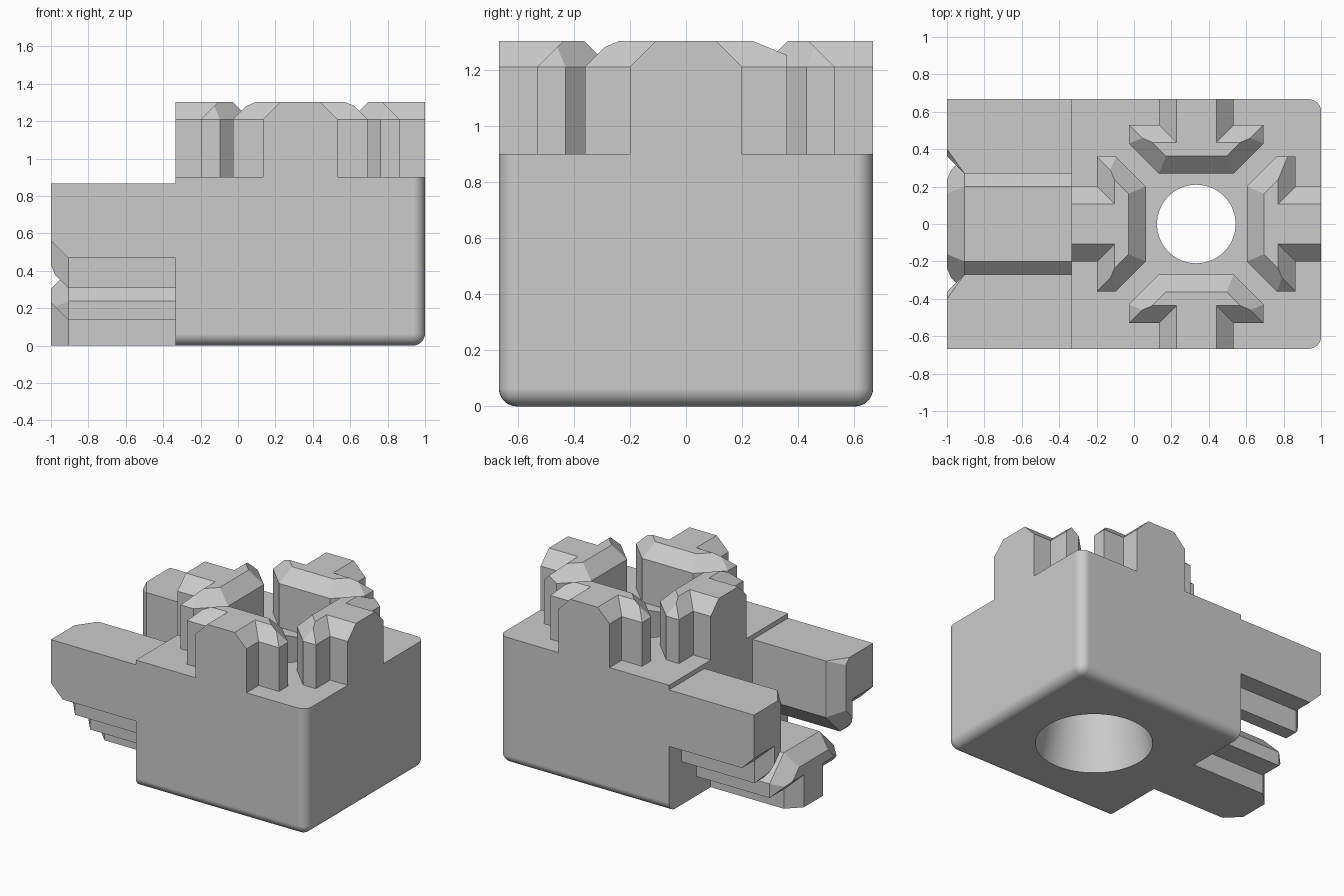
import bpy, bmesh, math
from mathutils import Vector

old = bpy.data.objects.get("Cube")
if old:
    bpy.data.objects.remove(old, do_unlink=True)

HALF = 0.667          # half width of the body and reach of the keys
CHAMFER = 0.093
CX = 0.333            # centre of the body
R2 = math.sqrt(2)

grey = bpy.data.materials.new("light_grey")
grey.use_nodes = True
colour = (0.6, 0.6, 0.6, 1)
grey.diffuse_color = colour
grey.node_tree.nodes["Principled BSDF"].inputs["Base Color"].default_value = colour


def finish(bm, name):
    bmesh.ops.recalc_face_normals(bm, faces=bm.faces)
    mesh = bpy.data.meshes.new(name)
    bm.to_mesh(mesh)
    bm.free()
    mesh.materials.append(grey)
    ob = bpy.data.objects.new(name, mesh)
    bpy.context.collection.objects.link(ob)
    return ob


def half_profile(o, style):
    """Half of a T-slot key outline, inset by o, as (across, outward) points."""
    inner = (0.2 - (R2 - 1) * o, 0.27 + o)
    if style == "open":        # only the inner sides are chamfered
        return [inner, (0.36, 0.43 + R2 * o)] + [(0.36, d) for d in (0.6, 0.63, HALF)]
    tip = 0.46 - (1 + R2) * o
    if style == "blunt":       # end of the arm is not chamfered
        u, d = min(0.36, tip), min(0.43 + R2 * o, 0.53 - o)
    else:
        u, d = min(0.36 - o, tip), min(0.43 + (R2 - 1) * o, 0.53 - o)
    return [inner, (u, d), (u, 0.53 - o), (0.2 - o, 0.53 - o), (0.2 - o, HALF)]


def key(name, origin, across, outward, height, plus="full"):
    """Lofted T-slot key with a chamfered end; plus sets the style of one side."""
    U, D = Vector(across), Vector(outward)
    W = Vector((0, 0, 1)) if origin[2] > 0.8 else Vector((-1, 0, 0))
    bm = bmesh.new()
    insets = (0, 0.1 / (1 + R2), 0.05 * R2, CHAMFER)
    rings = []
    for w, o in [(0, 0)] + [(height + o, o) for o in insets]:
        left = [(-u, d) for u, d in half_profile(o, "full")]
        outline = half_profile(o, plus) + left[::-1]
        rings.append([bm.verts.new(Vector(origin) + U * u + D * d + W * w)
                      for u, d in outline])
    n = len(rings[0])
    for low, high in zip(rings, rings[1:]):
        for i in range(n):
            j = (i + 1) % n
            bm.faces.new((low[i], low[j], high[j], high[i]))
    bm.faces.new(rings[0])
    bm.faces.new(rings[-1])
    bmesh.ops.remove_doubles(bm, verts=bm.verts, dist=0.0005)
    if plus == "open":         # trim the open side flat
        cut = bmesh.ops.bisect_plane(
            bm, geom=bm.verts[:] + bm.edges[:] + bm.faces[:],
            plane_co=Vector(origin) + U * 0.2, plane_no=U, clear_outer=True)
        edges = [e for e in cut["geom_cut"] if isinstance(e, bmesh.types.BMEdge)]
        bmesh.ops.holes_fill(bm, edges=edges)
    bmesh.ops.dissolve_limit(bm, angle_limit=0.01, verts=bm.verts, edges=bm.edges)
    return finish(bm, name)


# Body block with rounded lower and outer edges
bm = bmesh.new()
bmesh.ops.create_cube(bm, size=1)
for v in bm.verts:
    v.co = (CX + v.co.x * 2 * HALF, v.co.y * 2 * HALF, 0.45 + v.co.z * 0.9)


def rounded(edge):
    a, b = (v.co for v in edge.verts)
    outer = a.x > 0.9 and b.x > 0.9 and abs(a.z - b.z) > 0.1
    lower = a.z < 0.1 and b.z < 0.1 and max(a.x, b.x) > 0.9
    return outer or lower


bmesh.ops.bevel(bm, geom=[e for e in bm.edges if rounded(e)], offset=0.065,
                segments=8, profile=0.5, affect="EDGES")
body = finish(bm, "body")

# Tapered hole through the body
bm = bmesh.new()
taper = (0.375 - 0.21) / 0.9
bmesh.ops.create_cone(bm, cap_ends=True, segments=64, radius1=0.375 + 0.1 * taper,
                      radius2=0.21 - 0.1 * taper, depth=1.1)
bmesh.ops.translate(bm, verts=bm.verts, vec=(CX, 0, 0.45))
cutter = finish(bm, "hole_cutter")
cutter.hide_render = True
mod = body.modifiers.new("hole", "BOOLEAN")
mod.operation = "DIFFERENCE"
mod.solver = "EXACT"
mod.object = cutter
bpy.ops.object.select_all(action="DESELECT")
bpy.context.view_layer.objects.active = body
body.select_set(True)
bpy.ops.object.modifier_apply(modifier="hole")
bpy.data.objects.remove(cutter, do_unlink=True)
bpy.ops.object.shade_smooth_by_angle(angle=math.radians(30))
body.modifiers.new("even_shading", "WEIGHTED_NORMAL").keep_sharp = True

# Four keys on top of the body
top = (CX, 0, 0.9)
key("top_key_front", top, (1, 0, 0), (0, -1, 0), 0.31)
key("top_key_back", top, (1, 0, 0), (0, 1, 0), 0.31)
key("top_key_left", top, (0, 1, 0), (1, 0, 0), 0.31, "blunt")
key("top_key_right", top, (0, 1, 0), (-1, 0, 0), 0.31)

# Three long keys on the side, the upper slot left open
side = (CX - HALF, 0, HALF)
length = 1 + side[0] - CHAMFER
key("side_key_front", side, (0, 0, 1), (0, -1, 0), length, "open")
key("side_key_back", side, (0, 0, 1), (0, 1, 0), length, "open")
key("side_key_bottom", side, (0, 1, 0), (0, 0, -1), length)
